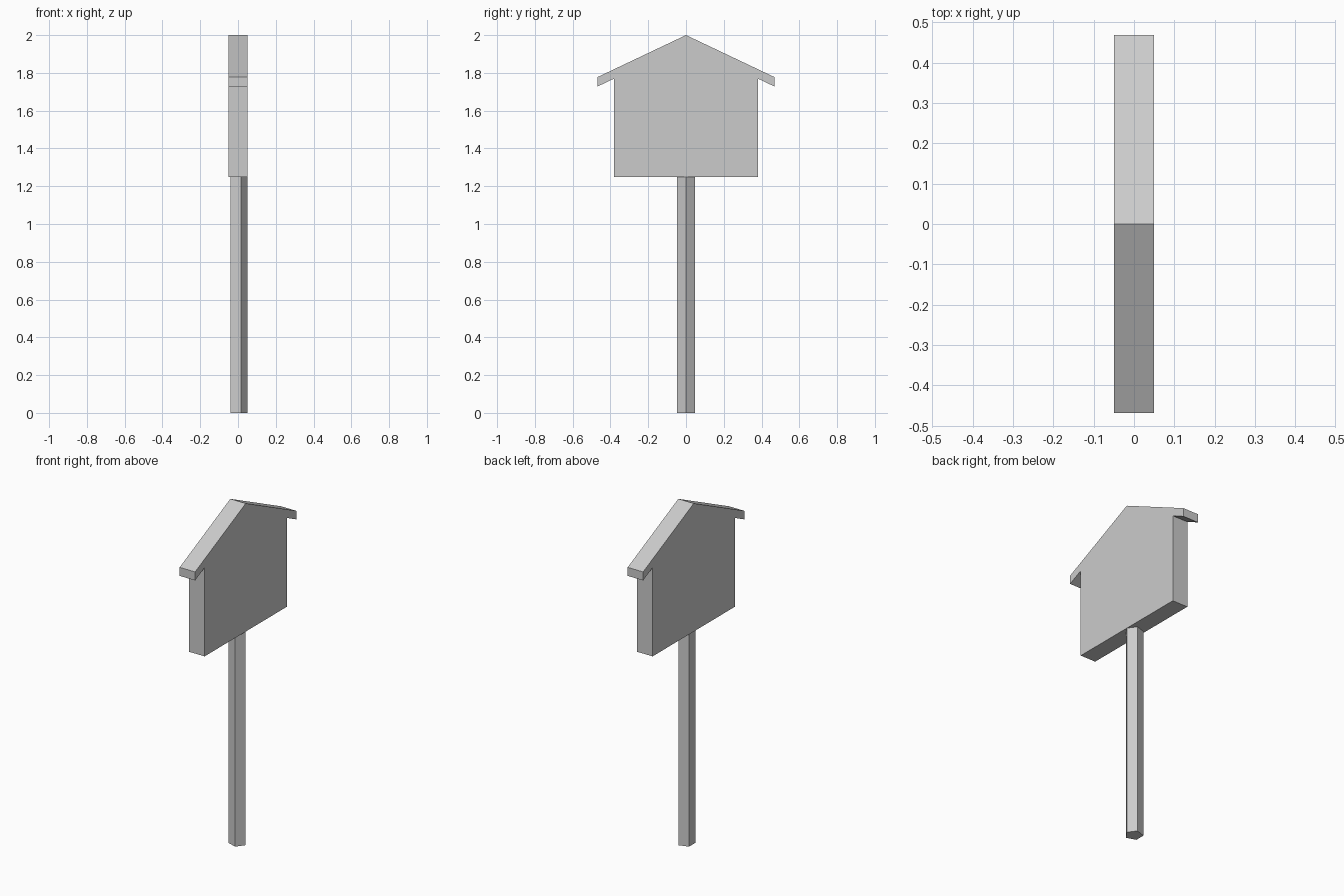
import bpy
import bmesh
from math import cos, sin, tau

if "Cube" in bpy.data.objects:
    bpy.data.objects.remove(bpy.data.objects["Cube"])


def prism(name, points, offset):
    """Extrude a closed planar outline along an offset vector."""
    bm = bmesh.new()
    face = bm.faces.new([bm.verts.new(p) for p in points])
    new = bmesh.ops.extrude_face_region(bm, geom=[face])["geom"]
    bmesh.ops.translate(bm, vec=offset,
                        verts=[v for v in new if isinstance(v, bmesh.types.BMVert)])
    bmesh.ops.recalc_face_normals(bm, faces=bm.faces)
    mesh = bpy.data.meshes.new(name)
    bm.to_mesh(mesh)
    bm.free()
    obj = bpy.data.objects.new(name, mesh)
    bpy.context.collection.objects.link(obj)
    return obj


# Five-sided post with one corner towards +x
post_radius, post_height = 0.05, 1.25
prism("post",
      [(post_radius * cos(tau * i / 5), post_radius * sin(tau * i / 5), 0)
       for i in range(5)],
      (0, 0, post_height))

# House-shaped sign board: half outline (y, z), mirrored across the ridge
half = [(0.38, 1.25), (0.38, 1.77), (0.468, 1.728), (0.468, 1.778)]
outline = half + [(0, 2.0)] + [(-y, z) for y, z in reversed(half)]
thickness = 0.1
prism("house_sign_board",
      [(-thickness / 2, y, z) for y, z in outline],
      (thickness, 0, 0))
